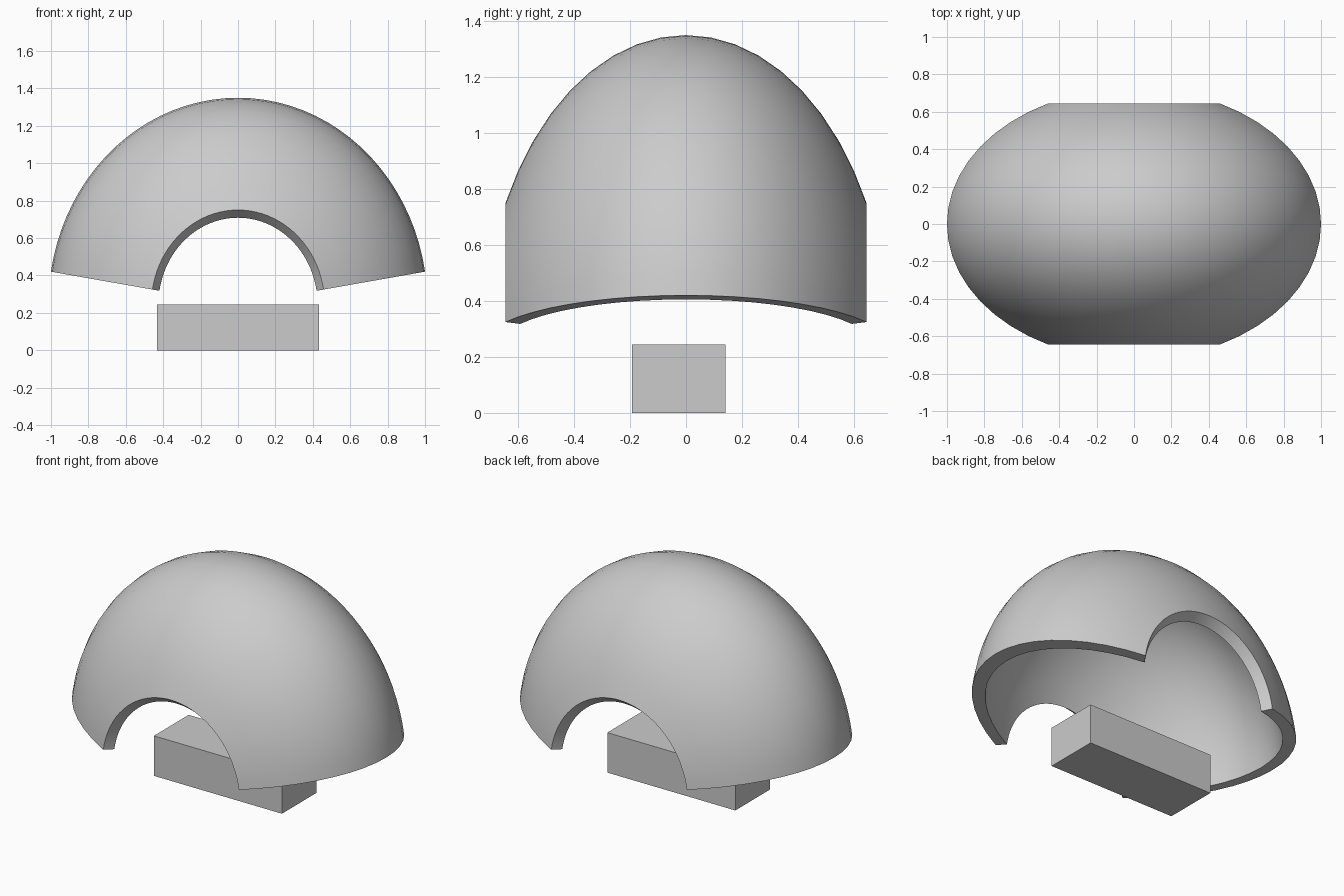
import bpy, bmesh
from math import sin, cos, asin, pi, radians

cube = bpy.data.objects.get("Cube")
if cube:
    bpy.data.objects.remove(cube, do_unlink=True)

HALF_X, HALF_Y, HEIGHT = 1.013, 0.7254, 1.106   # ellipsoid radii
CENTRE_Z = 0.244
INNER = 0.918                                   # inner skin scale
CUT = asin(0.645 / HALF_Y)                      # where the ends are cut off
TILT = 0.16                                     # sweep starts above horizontal
PROFILE_STEPS, SWEEP_STEPS = 18, 40

grey = bpy.data.materials.new("grey")
grey.use_nodes = True
colour = (0.6, 0.6, 0.6, 1)
grey.diffuse_color = colour
grey.node_tree.nodes["Principled BSDF"].inputs["Base Color"].default_value = colour


def make_object(name, bm):
    bmesh.ops.recalc_face_normals(bm, faces=bm.faces)
    mesh = bpy.data.meshes.new(name)
    bm.to_mesh(mesh)
    bm.free()
    mesh.materials.append(grey)
    obj = bpy.data.objects.new(name, mesh)
    bpy.context.collection.objects.link(obj)
    return obj


# Domed shell: closed crescent profile swept over the long axis
angles = [CUT * (2 * i / PROFILE_STEPS - 1) for i in range(PROFILE_STEPS + 1)]
profile = [(1, a) for a in angles] + [(INNER, a) for a in reversed(angles)]
bm = bmesh.new()
rings = []
for j in range(SWEEP_STEPS + 1):
    t = TILT + (pi - 2 * TILT) * j / SWEEP_STEPS
    rings.append([bm.verts.new((s * HALF_X * cos(a) * cos(t),
                                s * HALF_Y * sin(a),
                                CENTRE_Z + s * HEIGHT * cos(a) * sin(t)))
                  for s, a in profile])
n = len(profile)
for r, q in zip(rings, rings[1:]):
    for i in range(n):
        k = (i + 1) % n
        bm.faces.new((r[i], r[k], q[k], q[i]))
# Lower rims, bridging outer and inner skins
for r in (rings[0], rings[-1]):
    for i in range(PROFILE_STEPS):
        bm.faces.new((r[i], r[i + 1], r[n - 2 - i], r[n - 1 - i]))
shell = make_object("dome_shell", bm)
bpy.ops.object.select_all(action='DESELECT')
shell.select_set(True)
bpy.context.view_layer.objects.active = shell
bpy.ops.object.shade_smooth_by_angle(angle=radians(30))

# Base block
bm = bmesh.new()
bmesh.ops.create_cube(bm, size=1)
bmesh.ops.scale(bm, vec=(0.864, 0.335, 0.244), verts=bm.verts)
bmesh.ops.translate(bm, vec=(0, -0.026, 0.122), verts=bm.verts)
make_object("base_block", bm)
